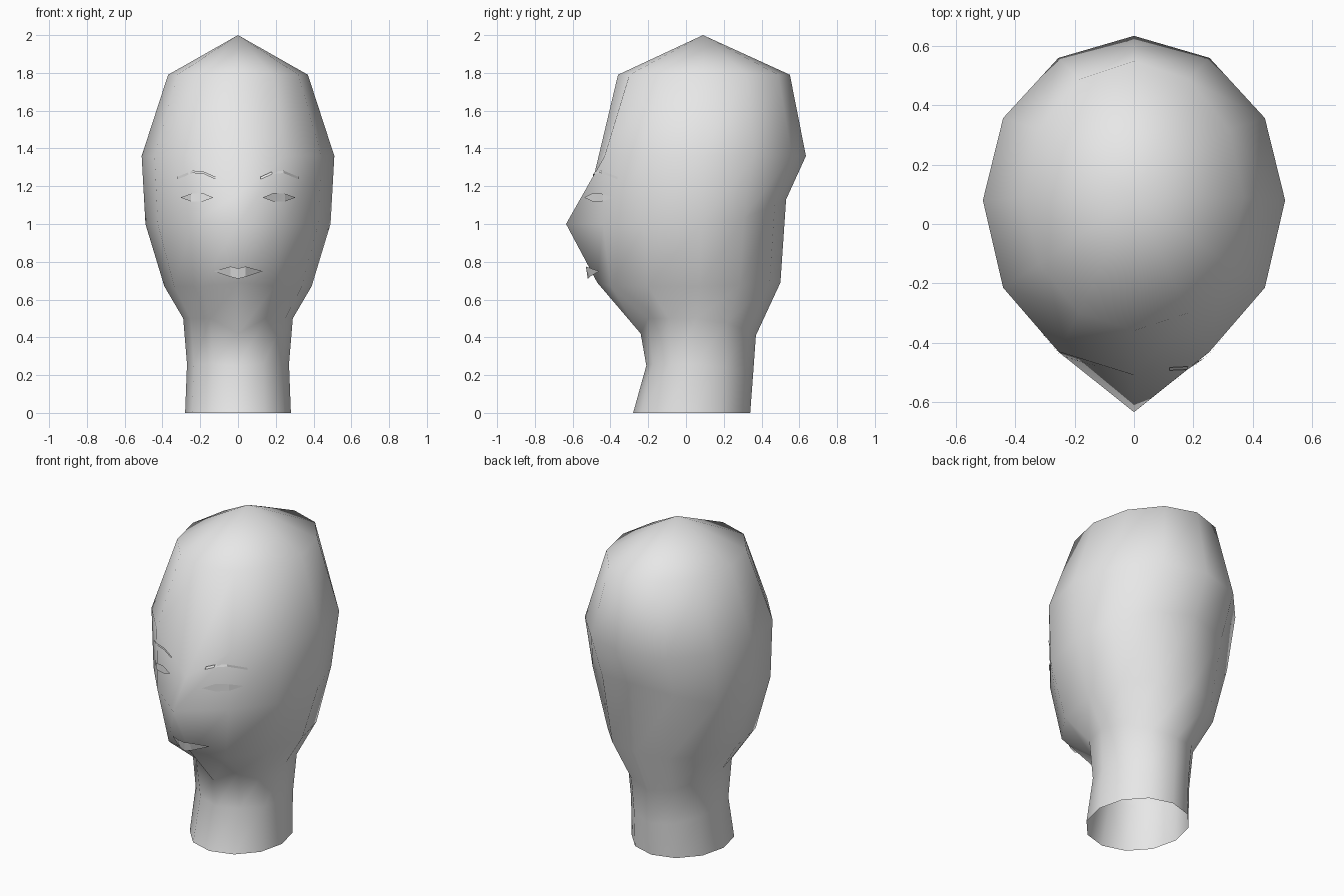
import bpy, bmesh, math
from mathutils import Vector
from mathutils.bvhtree import BVHTree

old = bpy.data.objects.get("Cube")
if old:
    bpy.data.objects.remove(old, do_unlink=True)

clay = bpy.data.materials.new("pale_grey")
clay.use_nodes = True
GREY = (0.8, 0.8, 0.8, 1)
clay.diffuse_color = GREY
clay.node_tree.nodes["Principled BSDF"].inputs["Base Color"].default_value = GREY


def make_object(name, bm, smooth):
    mesh = bpy.data.meshes.new(name)
    bm.to_mesh(mesh)
    bm.free()
    for poly in mesh.polygons:
        poly.use_smooth = smooth
    mesh.materials.append(clay)
    obj = bpy.data.objects.new(name, mesh)
    bpy.context.collection.objects.link(obj)
    return obj


# Head and neck: twelve-sided rings, open at the neck
# z front, z side, z back, y front, y middle, y back, half width
RINGS = [
    (0.00, 0.00, 0.00, -0.28, 0.03, 0.34, 0.28),
    (0.25, 0.26, 0.20, -0.21, 0.05, 0.355, 0.27),
    (0.42, 0.50, 0.41, -0.24, 0.06, 0.37, 0.29),
    (0.69, 0.67, 0.69, -0.47, 0.07, 0.50, 0.39),
    (1.00, 1.00, 1.13, -0.52, 0.08, 0.53, 0.49),
    (1.16, 1.36, 1.36, -0.51, 0.08, 0.635, 0.51),
    (1.79, 1.79, 1.79, -0.36, 0.09, 0.55, 0.37),
]
SIDES = 12
NOSE_RING = 4

bm = bmesh.new()
loops = []
for r, (zf, zs, zb, yf, ym, yb, w) in enumerate(RINGS):
    loop = []
    for i in range(SIDES):
        a = math.tau * i / SIDES
        c = math.cos(a)
        y = ym + c * (yf - ym) if c > 0 else ym - c * (yb - ym)
        z = zf if i == 0 else zs + (zb - zs) * min(c, 0) ** 2
        if r == NOSE_RING and i == 0:
            y = -0.635
        loop.append(bm.verts.new((w * math.sin(a), y, z)))
    loops.append(loop)
for low, high in zip(loops, loops[1:]):
    for i in range(SIDES):
        j = (i + 1) % SIDES
        bm.faces.new((low[i], low[j], high[j], high[i]))
apex = bm.verts.new((0, 0.09, 2))
for i in range(SIDES):
    bm.faces.new((loops[-1][i], loops[-1][(i + 1) % SIDES], apex))
bm.normal_update()
surface = BVHTree.FromBMesh(bm)
make_object("head", bm, True)


def on_face(x, z, lift=0.008):
    """Point just in front of the face."""
    hit = surface.ray_cast(Vector((x, -2, z)), Vector((0, 1, 0)))[0]
    return (x, hit.y - lift, z)


def strip(name, upper, lower):
    """Thin sheet between two rows of points."""
    bm = bmesh.new()
    top = [bm.verts.new(p) for p in upper]
    low = [bm.verts.new(p) for p in lower]
    for i in range(len(top) - 1):
        bm.faces.new((low[i], low[i + 1], top[i + 1], top[i]))
    bmesh.ops.remove_doubles(bm, verts=bm.verts, dist=0.0005)
    bmesh.ops.recalc_face_normals(bm, faces=bm.faces)
    if sum(f.normal.y for f in bm.faces) > 0:
        bmesh.ops.reverse_faces(bm, faces=bm.faces)
    return make_object(name, bm, False)


# Eyes and eyebrows
EYE_X = [0.13, 0.19, 0.25, 0.305]
EYE_TOP = [1.14, 1.165, 1.16, 1.14]
EYE_LOW = [1.14, 1.118, 1.12, 1.14]
BROW_X = [0.12, 0.18, 0.24, 0.32]
BROW_Z = [1.25, 1.277, 1.283, 1.25]
for side, sign in (("left", 1), ("right", -1)):
    strip(side + "_eye",
          [on_face(sign * x, z) for x, z in zip(EYE_X, EYE_TOP)],
          [on_face(sign * x, z) for x, z in zip(EYE_X, EYE_LOW)])
    strip(side + "_eyebrow",
          [on_face(sign * x, z) for x, z in zip(BROW_X, BROW_Z)],
          [on_face(sign * x, z - 0.013) for x, z in zip(BROW_X, BROW_Z)])

# Mouth: lips standing proud of the face
strip("mouth",
      [(-0.13, -0.46, 0.75), (-0.04, -0.53, 0.775), (0, -0.525, 0.765),
       (0.04, -0.53, 0.775), (0.13, -0.46, 0.75)],
      [(-0.13, -0.46, 0.75), (-0.04, -0.51, 0.72), (0, -0.52, 0.71),
       (0.04, -0.51, 0.72), (0.13, -0.46, 0.75)])
